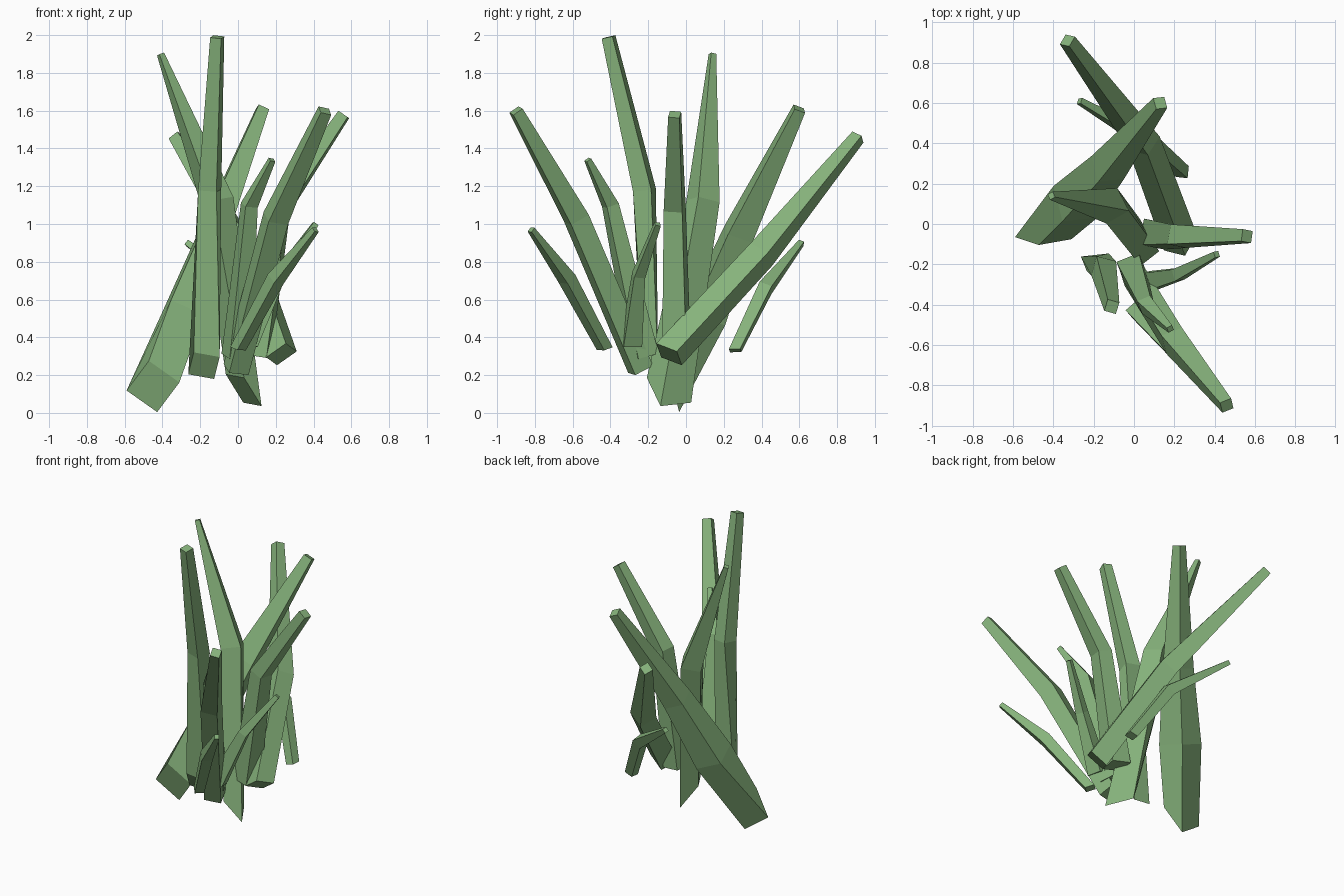
import bpy
import bmesh
from mathutils import Vector

default_cube = bpy.data.objects.get("Cube")
if default_cube:
    bpy.data.objects.remove(default_cube, do_unlink=True)

# One flat leaf green for the whole clump
leaf_green = bpy.data.materials.new("leaf_green")
leaf_green.use_nodes = True
leaf_green.diffuse_color = (0.24, 0.45, 0.2, 1)
shader = leaf_green.node_tree.nodes["Principled BSDF"]
shader.inputs["Base Color"].default_value = leaf_green.diffuse_color
shader.inputs["Roughness"].default_value = 0.9


def add_ring(bm, centre, edge, normal, width):
    """Square cross-section, one side along edge, lying across normal."""
    n = Vector(normal).normalized()
    edge = Vector(edge)
    a = (edge - n * edge.dot(n)).normalized() * width / 2
    b = n.cross(a)
    corners = (a + b, b - a, -a - b, a - b)
    return [bm.verts.new(Vector(centre) + corner) for corner in corners]


def blade(name, points, widths, edge, base_normal=None):
    """Tapered four-sided blade that bends at each point of its path."""
    path = [Vector(p) for p in points]
    bm = bmesh.new()
    rings = []
    for i, (centre, width) in enumerate(zip(path, widths)):
        before = path[max(i - 1, 0)]
        after = path[min(i + 1, len(path) - 1)]
        normal = after - before
        if i == 0 and base_normal:
            normal = base_normal
        rings.append(add_ring(bm, centre, edge, normal, width))
    for low, high in zip(rings, rings[1:]):
        for k in range(4):
            j = (k + 1) % 4
            bm.faces.new((low[k], low[j], high[j], high[k]))
    bm.faces.new(rings[0][::-1])
    bm.faces.new(rings[-1])
    bmesh.ops.recalc_face_normals(bm, faces=bm.faces)
    mesh = bpy.data.meshes.new(name)
    bm.to_mesh(mesh)
    bm.free()
    mesh.materials.append(leaf_green)
    obj = bpy.data.objects.new(name, mesh)
    bpy.context.collection.objects.link(obj)


# Large blades
blade("broad_right_blade",
      [(-.45, -.07, .14), (-.29, .11, .53), (-.13, .28, .95), (.13, .6, 1.61)],
      (.2, .19, .14, .06), edge=(.8, 0, -.6), base_normal=(0, 1, .25))
blade("tallest_blade",
      [(-.18, -.19, .25), (-.15, -.22, 1.18), (-.11, -.41, 1.99)],
      (.14, .1, .06), edge=(.9, -.2, -.35), base_normal=(0, .8, .5))
blade("tall_back_blade",
      [(.03, -.09, .12), (-.11, .09, 1.12), (-.41, .14, 1.9)],
      (.19, .13, .03), edge=(.5, -.85, -.1), base_normal=(.7, .35, .6))
blade("front_leaning_blade",
      [(-.01, -.24, .23), (.2, -.58, 1.03), (.46, -.9, 1.6)],
      (.11, .11, .06), edge=(.8, .4, -.3))
blade("left_leaning_blade",
      [(.1, -.05, .3), (.22, -.06, 1.08), (.56, -.06, 1.58)],
      (.13, .1, .06), edge=(.2, 1, 0))
blade("back_leaning_blade",
      [(.23, -.09, .31), (.05, .4, .84), (-.33, .91, 1.46)],
      (.13, .12, .06), edge=(.45, .8, -.35), base_normal=(-.4, .5, .75))

# Small blades
blade("slim_front_blade",
      [(-.01, -.22, .3), (.06, -.4, 1.1), (.18, -.52, 1.34)],
      (.12, .07, .03), edge=(1, .4, 0))
blade("short_left_blade",
      [(.05, -.29, .37), (.22, -.25, .73), (.41, -.15, 1)],
      (.1, .06, .03), edge=(-.2, 1, 0))
blade("short_front_blade",
      [(0, -.43, .34), (.2, -.63, .71), (.41, -.82, .97)],
      (.06, .07, .03), edge=(.7, .6, 0), base_normal=(.2, -.2, 1))
blade("short_back_blade",
      [(.24, .26, .33), (.06, .42, .66), (-.27, .61, .9)],
      (.06, .07, .03), edge=(.2, 1, -.3), base_normal=(-.3, 0, 1))
